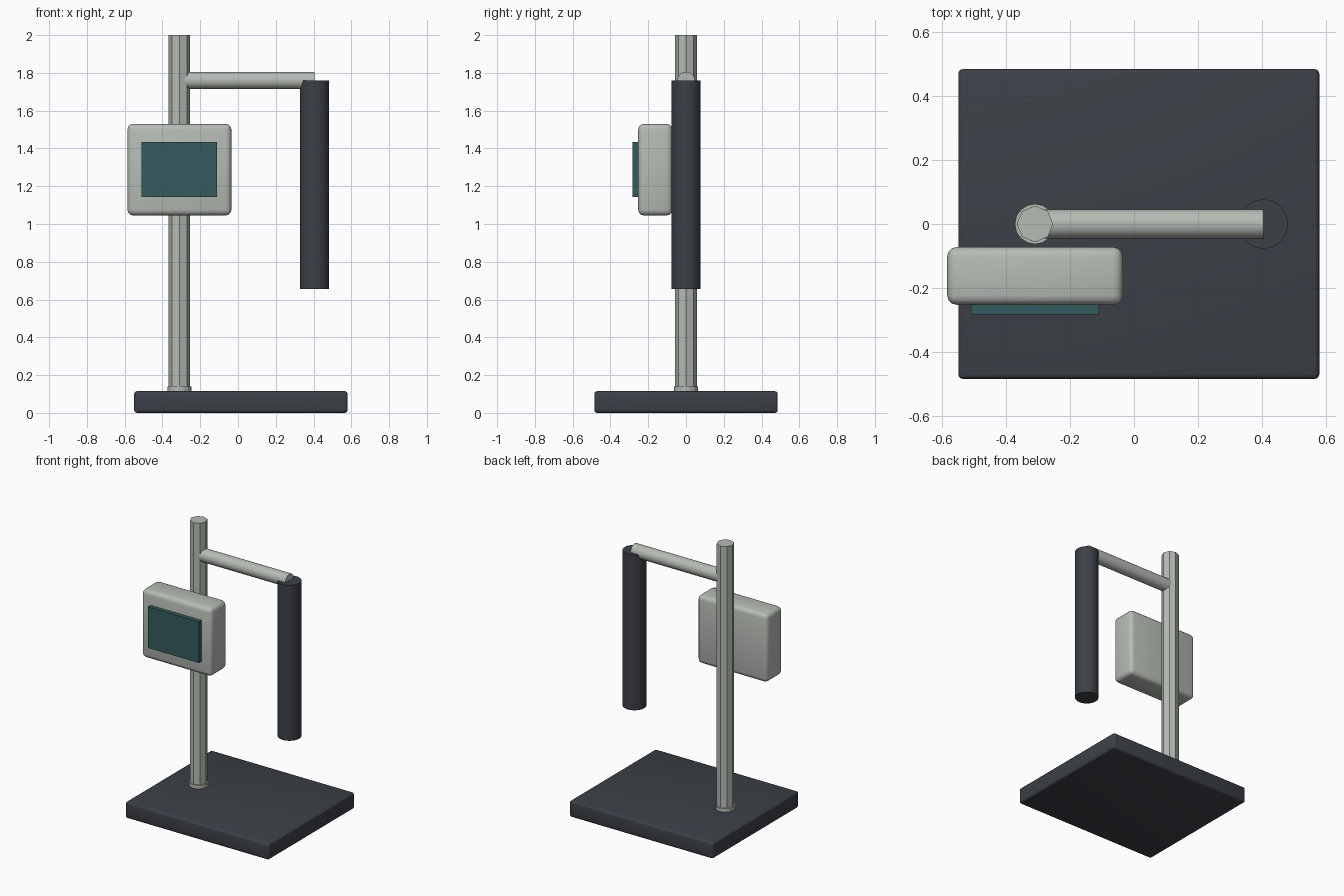
import bpy
import math

cube = bpy.data.objects.get("Cube")
if cube:
    bpy.data.objects.remove(cube, do_unlink=True)


def material(name, rgb):
    mat = bpy.data.materials.new(name)
    mat.use_nodes = True
    mat.diffuse_color = (*rgb, 1)
    mat.node_tree.nodes["Principled BSDF"].inputs["Base Color"].default_value = (*rgb, 1)
    return mat


DARK = material("dark slate", (0.045, 0.051, 0.062))
LIGHT = material("pale grey", (0.47, 0.50, 0.46))
TEAL = material("teal screen", (0.035, 0.105, 0.112))


def finish(name, mat, smooth=True):
    obj = bpy.context.object
    obj.name = obj.data.name = name
    obj.data.materials.append(mat)
    if smooth:
        bpy.ops.object.shade_smooth_by_angle(angle=math.radians(35))
    return obj


def box(name, mat, low, high, bevel=0.0):
    """Box between two corners, with optional rounded edges."""
    centre = [(a + b) / 2 for a, b in zip(low, high)]
    bpy.ops.mesh.primitive_cube_add(size=1, location=centre)
    obj = bpy.context.object
    obj.scale = [b - a for a, b in zip(low, high)]
    bpy.ops.object.transform_apply(location=False, rotation=False, scale=True)
    if bevel:
        mod = obj.modifiers.new("rounded edges", "BEVEL")
        mod.width = bevel
        mod.segments = 3
        bpy.ops.object.modifier_apply(modifier=mod.name)
    return finish(name, mat, bevel > 0)


def rod(name, mat, start, length, radius, sides, along_x=False, smooth=True):
    """Cylinder growing from its start point, up or along x."""
    x, y, z = start
    centre = (x + length / 2, y, z) if along_x else (x, y, z + length / 2)
    turn = (0, math.pi / 2, 0) if along_x else (0, 0, 0)
    bpy.ops.mesh.primitive_cylinder_add(vertices=sides, radius=radius, depth=length,
                                        location=centre, rotation=turn)
    return finish(name, mat, smooth)


POLE_X, TUBE_X = -0.31, 0.405

# Base and upright
box("base_plate", DARK, (-0.55, -0.485, 0), (0.58, 0.485, 0.115), 0.015)
rod("pole_collar", LIGHT, (POLE_X, 0, 0.11), 0.03, 0.063, 16, smooth=False)
rod("pole", LIGHT, (POLE_X, 0, 0.11), 1.89, 0.057, 8, smooth=False)

# Arm and hanging tube
rod("arm", LIGHT, (POLE_X, 0, 1.76), TUBE_X - POLE_X, 0.046, 24, along_x=True)
rod("hanging_tube", DARK, (TUBE_X, 0, 0.655), 1.105, 0.077, 32)

# Display unit
box("display_housing", LIGHT, (-0.585, -0.253, 1.045), (-0.035, -0.072, 1.53), 0.03)
box("display_screen", TEAL, (-0.51, -0.283, 1.143), (-0.11, -0.25, 1.435))
